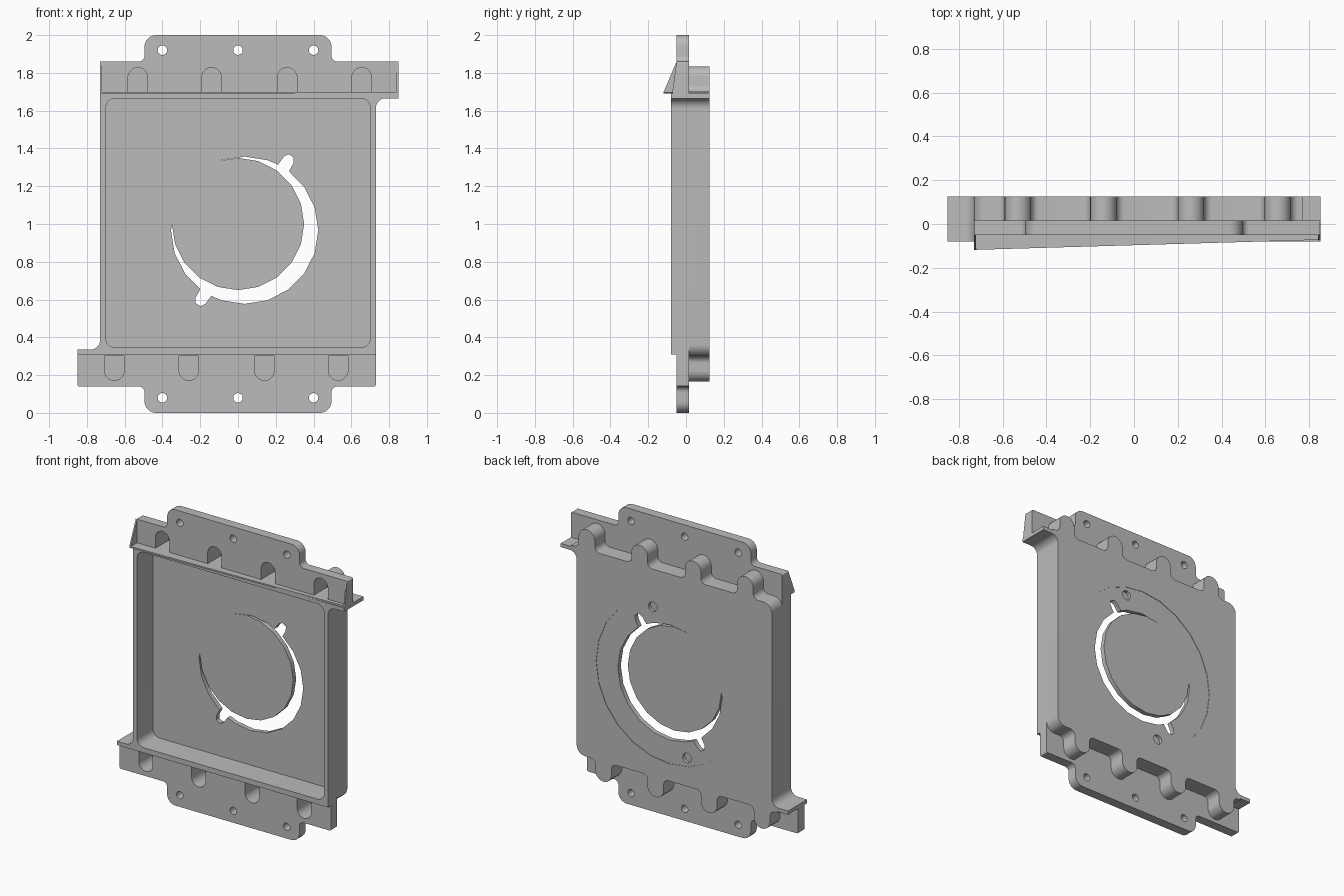
import bpy, bmesh, math
from mathutils import Vector

cube = bpy.data.objects.get("Cube")
if cube:
    bpy.data.objects.remove(cube, do_unlink=True)

grey = bpy.data.materials.new("plain_grey")
grey.use_nodes = True
grey.diffuse_color = (0.5, 0.5, 0.5, 1)
grey.node_tree.nodes["Principled BSDF"].inputs["Base Color"].default_value = (0.5, 0.5, 0.5, 1)


def turn(points):
    """Half a turn about the middle of the panel."""
    return [(-p[0], 2 - p[1], *p[2:]) for p in points]


def rounded(corners, steps=5):
    """Closed outline from (x, z, radius) corners."""
    out = []
    n = len(corners)
    for i, (x, z, r) in enumerate(corners):
        p = Vector((x, z))
        if r == 0:
            out.append((x, z))
            continue
        a = (Vector(corners[i - 1][:2]) - p).normalized()
        b = (Vector(corners[(i + 1) % n][:2]) - p).normalized()
        half = a.angle(b) / 2
        centre = p + (a + b).normalized() * (r / math.sin(half))
        start = p + a * (r / math.tan(half)) - centre
        end = p + b * (r / math.tan(half)) - centre
        for k in range(steps + 1):
            t = k / steps
            v = (start * (1 - t) + end * t).normalized() * r + centre
            out.append((v.x, v.y))
    return out


def circle(x, z, r, n):
    return [(x + r * math.cos(math.tau * i / n), z + r * math.sin(math.tau * i / n))
            for i in range(n)]


def finish(obj):
    bm = bmesh.new()
    bm.from_mesh(obj.data)
    bmesh.ops.remove_doubles(bm, verts=bm.verts, dist=0.0002)
    bmesh.ops.recalc_face_normals(bm, faces=bm.faces)
    bm.to_mesh(obj.data)
    bm.free()
    obj.data.materials.clear()
    obj.data.materials.append(grey)
    bpy.ops.object.select_all(action='DESELECT')
    obj.select_set(True)
    bpy.context.view_layer.objects.active = obj
    bpy.ops.object.shade_smooth_by_angle(angle=math.radians(30))


def plate(name, front, back, outline, holes=()):
    """Flat plate in the x-z plane, from y = front to y = back."""
    curve = bpy.data.curves.new(name, 'CURVE')
    curve.dimensions = '2D'
    curve.fill_mode = 'BOTH'
    curve.extrude = (back - front) / 2
    for loop in [outline, *holes]:
        s = curve.splines.new('POLY')
        s.points.add(len(loop) - 1)
        for pt, (x, z) in zip(s.points, loop):
            pt.co = (x, z, 0, 1)
        s.use_cyclic_u = True
    obj = bpy.data.objects.new(name, curve)
    bpy.context.collection.objects.link(obj)
    obj.rotation_euler.x = math.pi / 2
    obj.location.y = (front + back) / 2
    bpy.ops.object.select_all(action='DESELECT')
    obj.select_set(True)
    bpy.context.view_layer.objects.active = obj
    bpy.ops.object.convert(target='MESH')
    finish(bpy.context.view_layer.objects.active)


def solid(name, lower, upper):
    """Prism between two matching loops of 3D points."""
    bm = bmesh.new()
    lo = [bm.verts.new(v) for v in lower]
    up = [bm.verts.new(v) for v in upper]
    bm.faces.new(lo)
    bm.faces.new(up)
    for i in range(len(lo)):
        j = (i + 1) % len(lo)
        bm.faces.new((lo[i], lo[j], up[j], up[i]))
    mesh = bpy.data.meshes.new(name)
    bm.to_mesh(mesh)
    bm.free()
    obj = bpy.data.objects.new(name, mesh)
    bpy.context.collection.objects.link(obj)
    finish(obj)


# Depth levels
FRONT, FLANGE, MID, FLOOR, BACK = -0.08, -0.05, 0.015, 0.09, 0.125
W = 0.73
LOBES = [0.655, 0.26, -0.14, -0.53]

# Scalloped body outline: one half, then the same half turned round
half = [(W, 1.69, 0), (0.77, 1.69, 0), (0.77, 1.70, 0)]
for x in LOBES:
    half += [(x + 0.06, 1.70, 0.035), (x + 0.06, 1.835, 0.058),
             (x - 0.06, 1.835, 0.058), (x - 0.06, 1.70, 0.035)]
half.append((-W, 1.70, 0.06))
body = rounded(half + turn(half))

# Pockets inside the scallops
pockets = [rounded([(x + 0.052, 1.70, 0), (x + 0.052, 1.828, 0.051),
                    (x - 0.052, 1.828, 0.051), (x - 0.052, 1.70, 0)]) for x in LOBES]
low_pockets = [turn(p) for p in pockets]
tray = rounded([(0.70, 0.345, 0.05), (0.70, 1.665, 0.05),
                (-0.70, 1.665, 0.05), (-0.70, 0.345, 0.05)])

# Round opening with two radial slots
CX, CZ, R = 0.035, 0.967, 0.39
polar = []
for slot in (58, 238):
    polar += [(slot + d, r) for d, r in
              ((-5, R), (-4, 0.44), (-2, 0.465), (2, 0.465), (4, 0.44), (5, R))]
polar += [(a, R) for a in range(0, 360, 18)
          if min(abs(a - 58), abs(a - 238)) > 6]
opening = [(CX + r * math.cos(math.radians(a)), CZ + r * math.sin(math.radians(a)))
           for a, r in sorted(polar)]
dimples = [circle(CX + s * 0.128, CZ + s * 0.477, 0.033, 12) for s in (1, -1)]
ring = circle(CX, CZ, 0.55, 24)

# Tray floor, in layers for the blind holes and the shallow round recess
plate("floor_inner", FLOOR, 0.1, body, [opening])
plate("floor_outer", 0.1, 0.122, body, [opening, *dimples])
plate("floor_skin", 0.122, BACK, body, [ring])
plate("centre_disc", FLOOR, 0.122, circle(0, 1, 0.35, 20))

# Tray walls
plate("scalloped_wall", MID, FLOOR, body, [tray, *pockets, *low_pockets])
plate("front_frame", FRONT, MID,
      [(W, 0.31), (W, 1.69), (-W, 1.69), (-W, 0.31)], [tray])

# Mounting flanges with screw tabs
flange = rounded([(-W, 1.69, 0), (0.85, 1.69, 0), (0.85, 1.86, 0.01),
                  (0.495, 1.86, 0.03), (0.495, 2.0, 0.06),
                  (-0.495, 2.0, 0.06), (-0.495, 1.86, 0.03), (-W, 1.86, 0.01)])
screws = [circle(x, 1.92, 0.025, 14) for x in (-0.4, 0, 0.4)]
cuts = pockets + screws
plate("top_flange", FLANGE, MID, flange, cuts)
plate("bottom_flange", FLANGE, MID, turn(flange), [turn(c) for c in cuts])

# Side ears, filleted into the walls
ear = rounded([(W - 0.01, 1.69, 0), (W - 0.01, 1.60, 0), (W, 1.60, 0),
               (W, 1.665, 0.05), (0.85, 1.665, 0), (0.85, 1.69, 0)])
plate("upper_ear", FRONT, BACK, ear)
plate("lower_ear", FRONT, BACK, turn(ear))

# Tapered lip below the top flange, with a gusset at each end
lip = [(-W, FLANGE), (-W, -0.118), (0.85, -0.072), (0.85, FLANGE)]
solid("hood_lip", [(x, y, 1.69) for x, y in lip], [(x, y, 1.70) for x, y in lip])
for name, x, tip in (("left_gusset", 0.84, -0.072), ("right_gusset", -W, -0.118)):
    tri = [(FLANGE, 1.86), (tip, 1.70), (tip, 1.69), (FLANGE, 1.69)]
    solid(name, [(x, y, z) for y, z in tri], [(x + 0.01, y, z) for y, z in tri])
